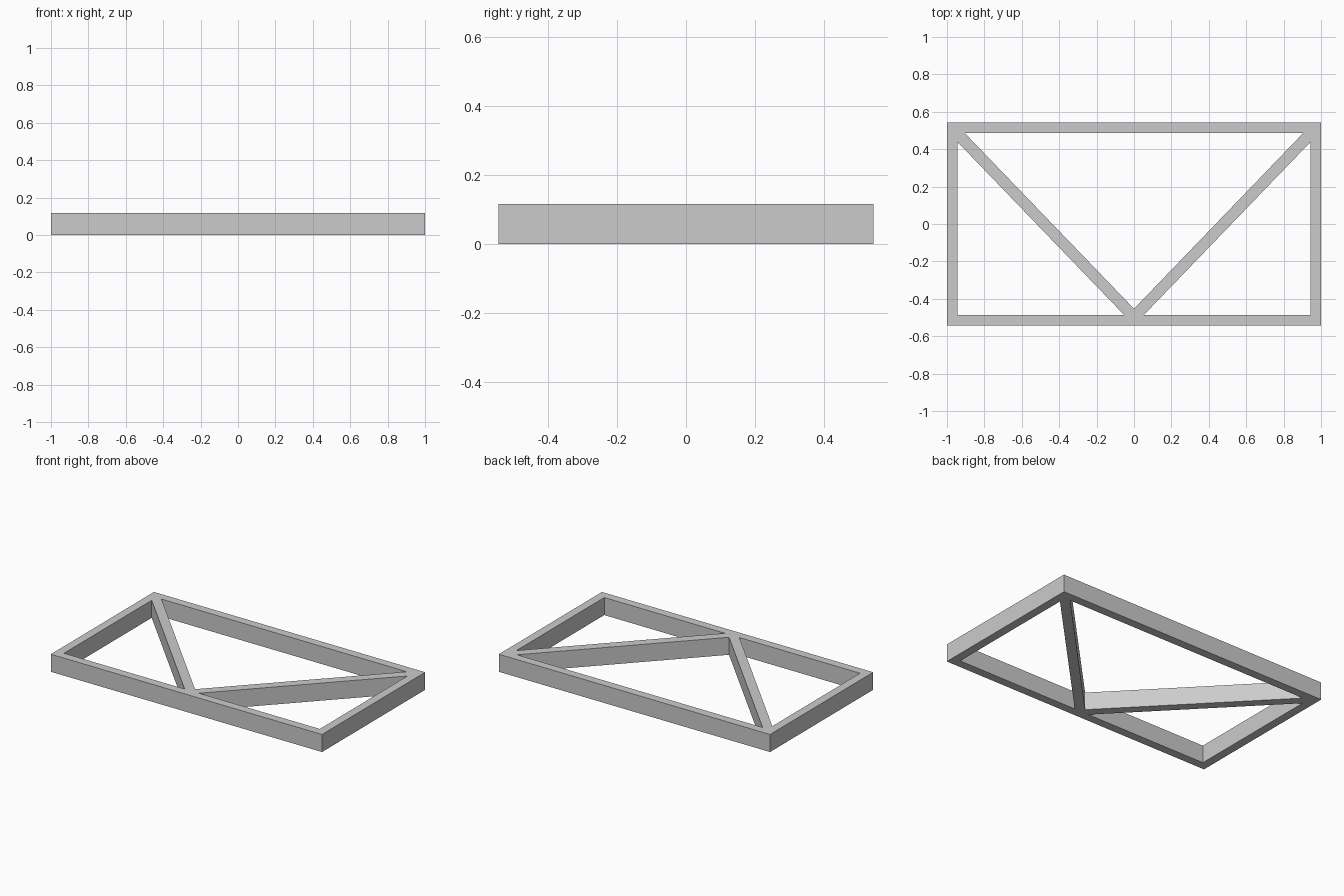
import bpy
import bmesh

cube = bpy.data.objects.get("Cube")
if cube:
    bpy.data.objects.remove(cube, do_unlink=True)

# Overall size
HALF_X, HALF_Y, HEIGHT = 1.0, 0.543, 0.117
BAR = 0.057                      # width of the outer bars
IN_X, IN_Y = HALF_X - BAR, HALF_Y - BAR

# Diagonal brace edges, as lines y = SLOPE * |x| + offset
SLOPE = 1.038
UPPER, LOWER = -0.453, -0.541


def x_at(y, offset):
    return (y - offset) / SLOPE


def mirrored(points):
    return [(-x, y) for x, y in points]


# Outline and the three triangular openings
outline = [(-HALF_X, -HALF_Y), (HALF_X, -HALF_Y), (HALF_X, HALF_Y), (-HALF_X, HALF_Y)]
top_x = x_at(IN_Y, UPPER)
centre_opening = [(0, UPPER), (top_x, IN_Y), (-top_x, IN_Y)]
side_opening = [(x_at(-IN_Y, LOWER), -IN_Y), (IN_X, -IN_Y), (IN_X, SLOPE * IN_X + LOWER)]
loops = [outline, centre_opening, side_opening, mirrored(side_opening)]

# Fill the flat truss shape, then raise it to full height
bm = bmesh.new()
for loop in loops:
    verts = [bm.verts.new((x, y, 0)) for x, y in loop]
    for a, b in zip(verts, verts[1:] + verts[:1]):
        bm.edges.new((a, b))
bmesh.ops.triangle_fill(bm, edges=bm.edges[:], use_beauty=True, normal=(0, 0, 1))
raised = bmesh.ops.extrude_face_region(bm, geom=bm.faces[:], use_keep_orig=True)
top_verts = [g for g in raised["geom"] if isinstance(g, bmesh.types.BMVert)]
bmesh.ops.translate(bm, verts=top_verts, vec=(0, 0, HEIGHT))
bmesh.ops.recalc_face_normals(bm, faces=bm.faces[:])

mesh = bpy.data.meshes.new("braced_frame")
bm.to_mesh(mesh)
bm.free()
frame = bpy.data.objects.new("braced_frame", mesh)
bpy.context.scene.collection.objects.link(frame)

# Plain grey finish
grey = bpy.data.materials.new("light_grey")
grey.use_nodes = True
colour = (0.6, 0.6, 0.6, 1)
grey.diffuse_color = colour
grey.node_tree.nodes["Principled BSDF"].inputs["Base Color"].default_value = colour
mesh.materials.append(grey)
